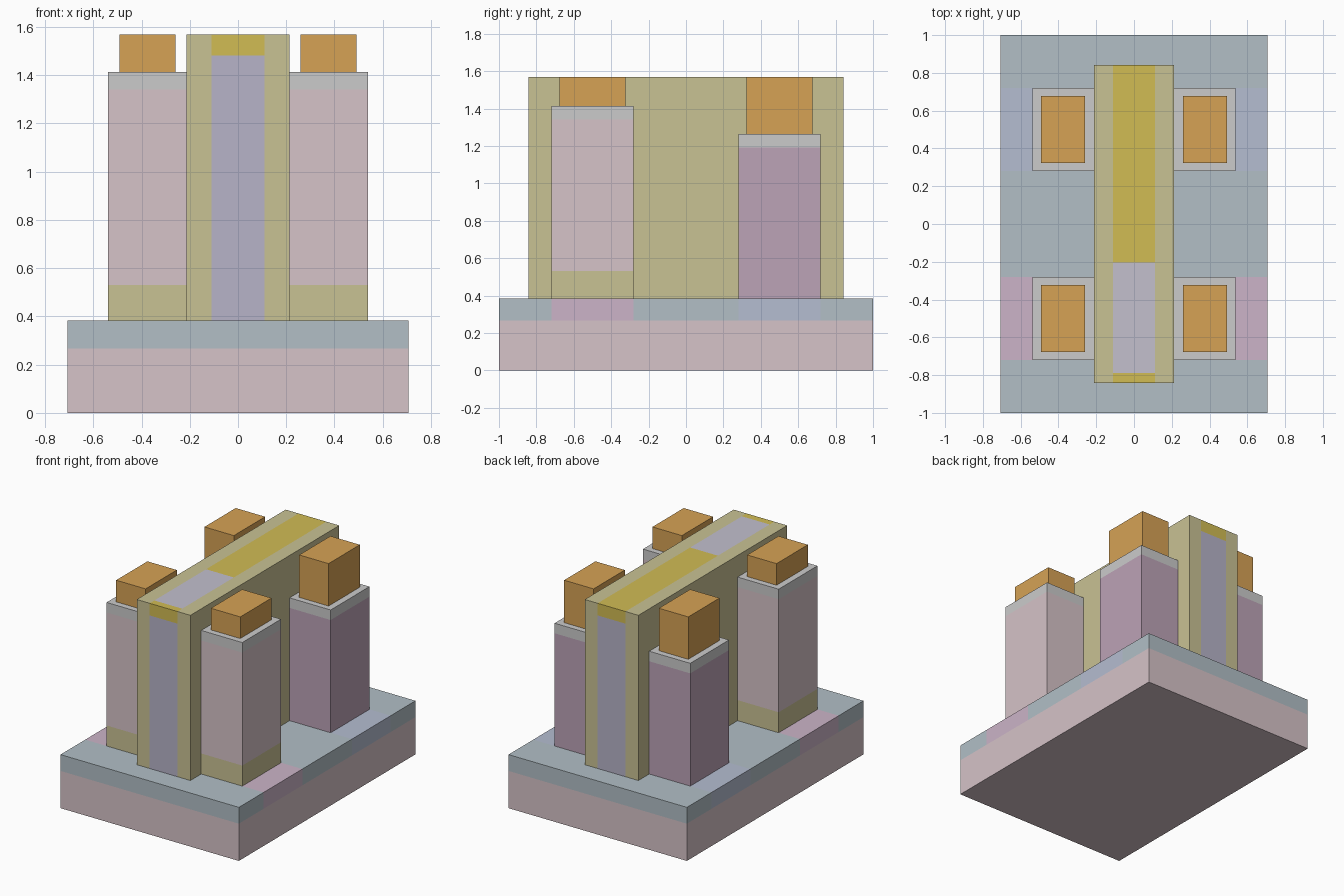
import bpy
import bmesh

if "Cube" in bpy.data.objects:
    bpy.data.objects.remove(bpy.data.objects["Cube"])


def material(name, rgb):
    m = bpy.data.materials.new(name)
    m.diffuse_color = [((c / 255 + 0.055) / 1.055) ** 2.4 for c in rgb] + [1]
    m.use_nodes = True
    m.node_tree.nodes["Principled BSDF"].inputs["Base Color"].default_value = m.diffuse_color
    return m


SUBSTRATE = material("substrate_pink", (214, 195, 200))
OXIDE = material("oxide_blue_grey", (178, 191, 198))
STRIP_PINK = material("strip_pink", (204, 180, 200))
STRIP_BLUE = material("strip_blue", (181, 189, 209))
SPACER = material("spacer_khaki", (201, 194, 148))
GATE = material("gate_lavender", (183, 180, 200))
PLUG = material("plug_lavender", (195, 192, 206))
CAP = material("cap_yellow", (209, 188, 84))
MAUVE = material("pillar_mauve", (188, 163, 183))
LINER = material("liner_grey", (210, 209, 213))
METAL = material("contact_orange", (214, 162, 85))


def box(name, x, y, z, mat):
    """Axis-aligned box from (low, high) ranges."""
    bm = bmesh.new()
    bmesh.ops.create_cube(bm, size=1)
    for v in bm.verts:
        v.co = [r[0] if c < 0 else r[1] for c, r in zip(v.co, (x, y, z))]
    mesh = bpy.data.meshes.new(name)
    bm.to_mesh(mesh)
    bm.free()
    mesh.materials.append(mat)
    bpy.context.collection.objects.link(bpy.data.objects.new(name, mesh))


def mirrored_box(name, x, y, z, mat):
    """The box and its twin across x = 0."""
    box(name + "_right", x, y, z, mat)
    box(name + "_left", (-x[1], -x[0]), y, z, mat)


BASE_X = (-0.707, 0.707)
Z1, Z2, TOP = 0.267, 0.384, 1.568
INNER, OUTER = 0.11, 0.2125
GATE_Y = 0.843
STRIP = (0.281, 0.72)

# Base slab and the layer of alternating strips on it
box("substrate", BASE_X, (-1, 1), (0, Z1), SUBSTRATE)
edges = [-1, -STRIP[1], -STRIP[0], STRIP[0], STRIP[1], 1]
layers = [("oxide_front", OXIDE), ("strip_front", STRIP_PINK), ("oxide_middle", OXIDE),
          ("strip_back", STRIP_BLUE), ("oxide_back", OXIDE)]
for i, (name, mat) in enumerate(layers):
    box(name, BASE_X, (edges[i], edges[i + 1]), (Z1, Z2), mat)

# Central wall: core, side spacers, cap with an inset plug
core = (-INNER, INNER)
CAP_Z = (1.481, TOP)
box("gate_core", core, (-GATE_Y, GATE_Y), (Z2, CAP_Z[0]), GATE)
mirrored_box("gate_spacer", (INNER, OUTER), (-GATE_Y, GATE_Y), (Z2, TOP), SPACER)
box("gate_cap_front", core, (-GATE_Y, -0.79), CAP_Z, CAP)
box("gate_plug", core, (-0.79, -0.204), CAP_Z, PLUG)
box("gate_cap_back", core, (-0.204, GATE_Y), CAP_Z, CAP)

# Pillars on both sides: tall front pair, shorter back pair
front_stack = [("foot", 0.531, SPACER), ("pillar", 1.341, SUBSTRATE), ("liner", 1.413, LINER)]
back_stack = [("pillar", 1.192, MAUVE), ("liner", 1.264, LINER)]
for label, side, stack in (("front", -1, front_stack), ("back", 1, back_stack)):
    y = sorted(side * v for v in STRIP)
    z = Z2
    for part, top, mat in stack:
        mirrored_box(f"{label}_{part}", (OUTER, 0.538), y, (z, top), mat)
        z = top
    contact_y = (side * 0.5 - 0.177, side * 0.5 + 0.177)
    mirrored_box(f"{label}_contact", (0.259, 0.492), contact_y, (z, TOP), METAL)
